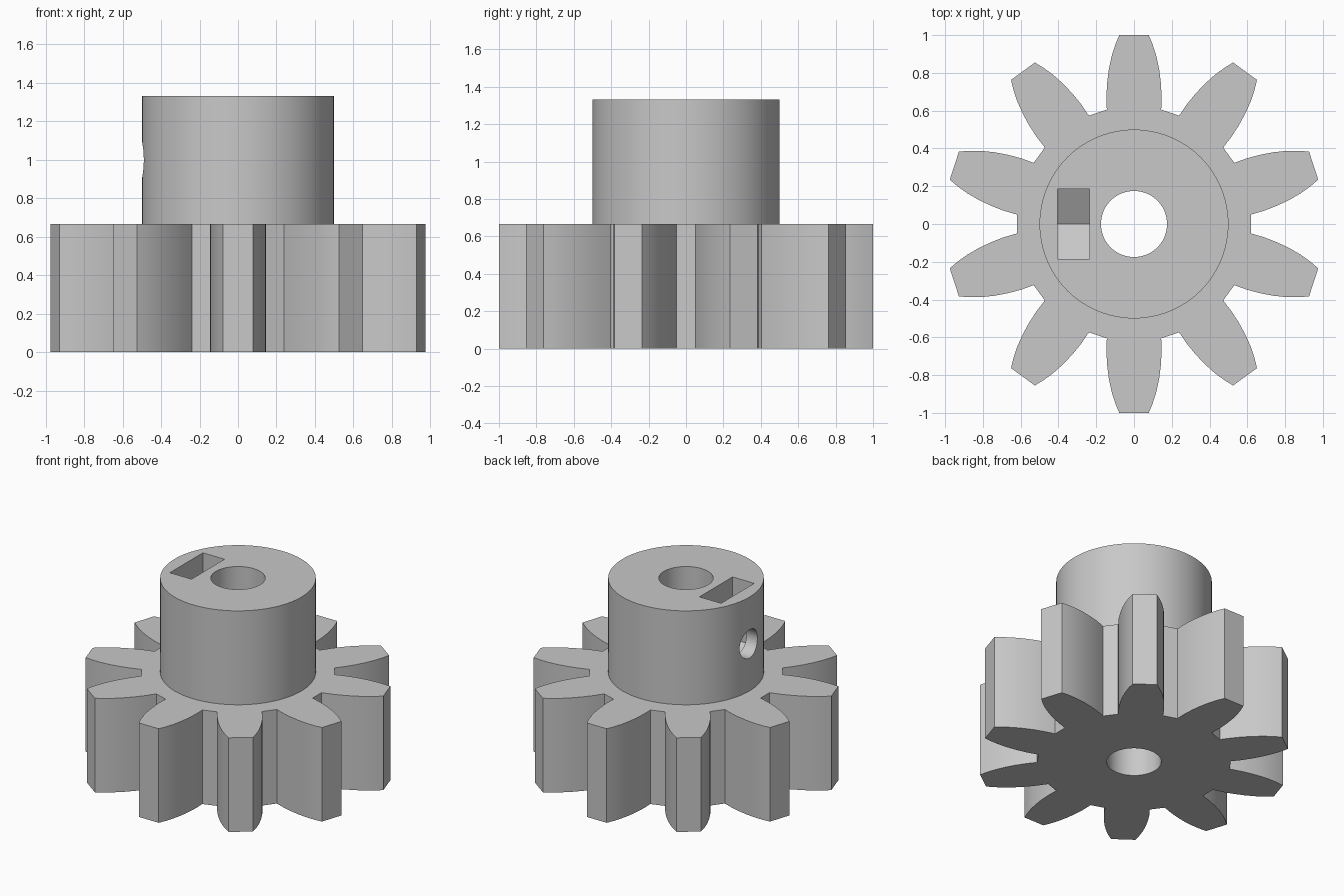
import bpy, bmesh, math
from mathutils import Matrix, Vector

old = bpy.data.objects.get("Cube")
if old:
    bpy.data.objects.remove(old, do_unlink=True)

TEETH = 10
GEAR_TOP, HUB_TOP, SCREW_Z = 0.667, 1.333, 1.0

grey = bpy.data.materials.new("plain grey")
grey.use_nodes = True
colour = (0.58, 0.58, 0.58, 1)
grey.diffuse_color = colour
grey.node_tree.nodes["Principled BSDF"].inputs["Base Color"].default_value = colour


def prism(name, outline, depth):
    """Solid made by sweeping a closed 3D outline along a vector."""
    bm = bmesh.new()
    face = bm.faces.new([bm.verts.new(p) for p in outline])
    swept = bmesh.ops.extrude_face_region(bm, geom=[face])["geom"]
    verts = [v for v in swept if isinstance(v, bmesh.types.BMVert)]
    bmesh.ops.translate(bm, verts=verts, vec=depth)
    bmesh.ops.recalc_face_normals(bm, faces=bm.faces[:])
    mesh = bpy.data.meshes.new(name)
    bm.to_mesh(mesh)
    bm.free()
    mesh.materials.append(grey)
    ob = bpy.data.objects.new(name, mesh)
    bpy.context.collection.objects.link(ob)
    return ob


def circle(radius, sides):
    steps = [math.tau * i / sides for i in range(sides)]
    return [Vector((radius * math.cos(a), radius * math.sin(a), 0)) for a in steps]


def combine(target, tool, operation):
    """Apply a boolean and discard the tool."""
    tool.hide_render = True
    mod = target.modifiers.new(operation, "BOOLEAN")
    mod.operation, mod.object, mod.solver = operation, tool, "EXACT"
    bpy.context.view_layer.objects.active = target
    bpy.ops.object.modifier_apply(modifier=mod.name)
    bpy.data.objects.remove(tool, do_unlink=True)


# Toothed wheel: one curved flank, mirrored and repeated around the axis
flank = [(0.605, 0.144), (0.68, 0.146), (0.75, 0.142), (0.82, 0.133),
         (0.89, 0.118), (0.95, 0.099), (1.0, 0.078)]
tooth = [Vector((r, -w, 0)) for r, w in flank]
tooth += [Vector((r, w, 0)) for r, w in reversed(flank)]
outline = []
for i in range(TEETH):
    turn = Matrix.Rotation(math.pi / 2 + math.tau * i / TEETH, 3, "Z")
    outline += [turn @ p for p in tooth]
gear = prism("pinion_gear", outline, (0, 0, GEAR_TOP))

# Hub
base = [p + Vector((0, 0, 0.3)) for p in circle(0.5, 96)]
combine(gear, prism("hub", base, (0, 0, HUB_TOP - 0.3)), "UNION")

# Shaft bore
base = [p - Vector((0, 0, 0.2)) for p in circle(0.175, 64)]
combine(gear, prism("bore_cutter", base, (0, 0, 2)), "DIFFERENCE")

# Nut slot with a hexagonal lower end
half = 0.185
side, tip = half / math.sqrt(3), 2 * half / math.sqrt(3)
profile = [(-half, 1.5), (-half, SCREW_Z - side), (0, SCREW_Z - tip),
           (half, SCREW_Z - side), (half, 1.5)]
slot = [(-0.405, y, z) for y, z in profile]
combine(gear, prism("nut_slot_cutter", slot, (0.17, 0, 0)), "DIFFERENCE")

# Set screw hole from the right side into the bore
hole = [(-0.6, p.x, SCREW_Z + p.y) for p in circle(0.1, 40)]
combine(gear, prism("screw_hole_cutter", hole, (0.5, 0, 0)), "DIFFERENCE")

bpy.ops.object.select_all(action="DESELECT")
gear.select_set(True)
bpy.context.view_layer.objects.active = gear
bpy.ops.object.shade_smooth_by_angle(angle=math.radians(25))
